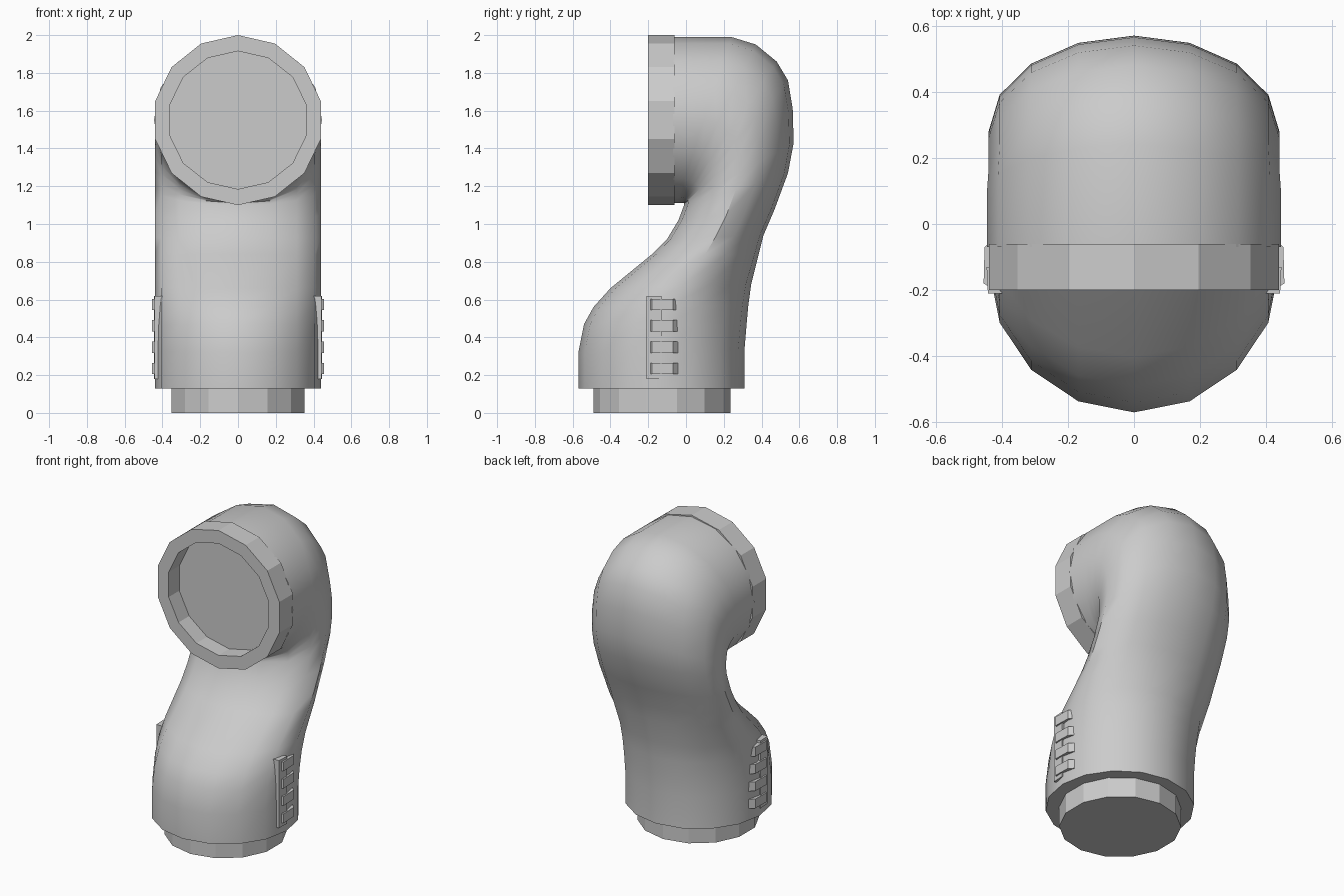
import bpy, bmesh, math
from mathutils import Vector

cube = bpy.data.objects.get("Cube")
if cube:
    bpy.data.objects.remove(cube)

grey = bpy.data.materials.new("plain grey")
grey.use_nodes = True
grey.diffuse_color = (0.6, 0.6, 0.6, 1)
grey.node_tree.nodes["Principled BSDF"].inputs["Base Color"].default_value = (0.6, 0.6, 0.6, 1)


def finish(name, bm, angle=30):
    bmesh.ops.recalc_face_normals(bm, faces=bm.faces)
    mesh = bpy.data.meshes.new(name)
    bm.to_mesh(mesh)
    bm.free()
    mesh.materials.append(grey)
    obj = bpy.data.objects.new(name, mesh)
    bpy.context.collection.objects.link(obj)
    bpy.ops.object.select_all(action="DESELECT")
    obj.select_set(True)
    bpy.context.view_layer.objects.active = obj
    bpy.ops.object.shade_smooth_by_angle(angle=math.radians(angle))
    return obj


def loft(name, sections, sides, phase=0, angle=30):
    """Bridge rings; each is (front y, front z, back y, back z, half width)."""
    bm = bmesh.new()
    rings = []
    for fy, fz, by, bz, width in sections:
        front, back = Vector((0, fy, fz)), Vector((0, by, bz))
        mid, half = (front + back) / 2, (back - front) / 2
        ring = []
        for i in range(sides):
            a = math.tau * i / sides + phase
            ring.append(bm.verts.new(mid + half * math.sin(a) + Vector((width * math.cos(a), 0, 0))))
        rings.append(ring)
    for low, high in zip(rings, rings[1:]):
        for i in range(sides):
            j = (i + 1) % sides
            bm.faces.new((low[i], low[j], high[j], high[i]))
    bm.faces.new(rings[0])
    bm.faces.new(rings[-1])
    return finish(name, bm, angle)


# Bent body: rises from the base, then turns forward into the mouth
loft("elbow_body", [
    (-.57, .13, .31, .13, .44),
    (-.57, .32, .31, .34, .44),
    (-.54, .47, .32, .46, .44),
    (-.49, .56, .33, .57, .44),
    (-.40, .66, .345, .68, .44),
    (-.18, .84, .385, .84, .44),
    (-.10, .92, .41, .94, .44),
    (-.04, 1.02, .47, 1.08, .44),
    (-.01, 1.10, .54, 1.27, .44),
    (-.01, 1.11, .57, 1.43, .44),
    (-.015, 1.11, .565, 1.61, .44),
    (-.02, 1.11, .54, 1.76, .44),
    (-.03, 1.11, .48, 1.86, .44),
    (-.04, 1.11, .37, 1.95, .44),
    (-.05, 1.11, .24, 1.99, .445),
    (-.07, 1.11, -.07, 1.99, .445),
], 16, angle=40)

# Round collar with a recessed mouth
loft("mouth_collar", [
    (-.06, 1.10, -.06, 2.0, .45),
    (-.20, 1.10, -.20, 2.0, .45),
    (-.20, 1.185, -.20, 1.915, .37),
    (-.09, 1.185, -.09, 1.915, .37),
], 14, phase=math.pi / 14, angle=20)

# Narrow spigot under the base
loft("base_spigot", [
    (-.49, 0, .235, 0, .36),
    (-.49, .15, .235, .15, .36),
], 14, phase=math.pi / 14, angle=20)


def add_prism(bm, outline, z0, z1):
    low = [bm.verts.new((x, y, z0)) for x, y in outline]
    high = [bm.verts.new((x, y, z1)) for x, y in outline]
    bm.faces.new(low)
    bm.faces.new(high)
    for i in range(len(low)):
        j = (i + 1) % len(low)
        bm.faces.new((low[i], low[j], high[j], high[i]))


# Ridged grip strips on both sides
for side, label in ((1, "left"), (-1, "right")):
    bm = bmesh.new()
    add_prism(bm, [(side * .40, -.21), (side * .442, -.21), (side * .446, -.13), (side * .40, -.13)], .18, .62)
    for k in range(4):
        z = .235 + k * .113
        wedge = [(side * .42, -.20), (side * .455, -.18), (side * .452, -.07), (side * .42, -.04)]
        add_prism(bm, wedge, z - .03, z + .03)
    finish(label + "_grip_ridges", bm)
